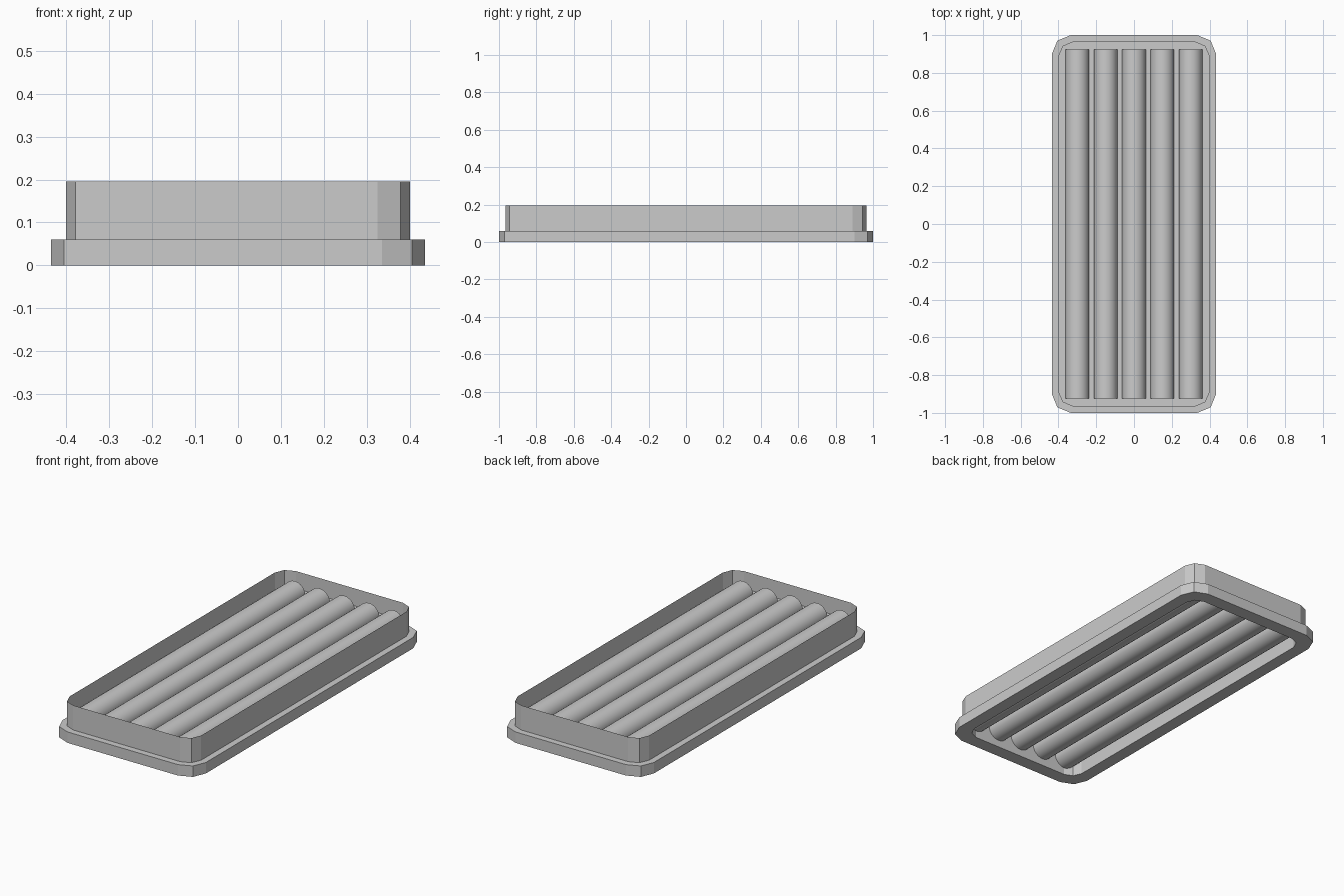
import bpy, bmesh
from math import sin, cos, pi, radians

if "Cube" in bpy.data.objects:
    bpy.data.objects.remove(bpy.data.objects["Cube"])

PLATE_Z = 0.10


def outline(hx, hy, r, steps=2):
    """Rounded rectangle, counter-clockwise, with faceted corners."""
    pts = []
    for q, (sx, sy) in enumerate([(1, 1), (-1, 1), (-1, -1), (1, -1)]):
        for i in range(steps + 1):
            a = q * pi / 2 + i / steps * pi / 2
            pts.append((sx * (hx - r) + r * cos(a), sy * (hy - r) + r * sin(a)))
    return pts


def new_object(name, bm):
    mesh = bpy.data.meshes.new(name)
    bm.to_mesh(mesh)
    bm.free()
    ob = bpy.data.objects.new(name, mesh)
    bpy.context.collection.objects.link(ob)
    return ob


# Nested outlines: opening, raised wall, flange
HOLE = outline(0.365, 0.925, 0.065)
WALL = outline(0.40, 0.965, 0.075)
FLANGE = outline(0.435, 1.0, 0.10)

# Frame: a stepped profile bridged from ring to ring
bm = bmesh.new()
steps = [(HOLE, PLATE_Z), (HOLE, 0), (FLANGE, 0), (FLANGE, 0.06),
         (WALL, 0.06), (WALL, 0.195)]
rings = [[bm.verts.new((x, y, z)) for x, y in shape] for shape, z in steps]
for a, b in zip(rings, rings[1:]):
    n = len(a)
    for i in range(n):
        j = (i + 1) % n
        bm.faces.new((a[i], a[j], b[j], b[i]))
new_object("frame", bm)

# Flat plate between the tubes
bm = bmesh.new()
bm.faces.new([bm.verts.new((x, y, PLATE_Z)) for x, y in WALL])
new_object("backing_plate", bm)

# Five long round tubes, half sunk in the plate
for i in range(5):
    bpy.ops.mesh.primitive_cylinder_add(
        vertices=24, radius=0.063, depth=1.845,
        location=((i - 2) * 0.15, 0, PLATE_Z), rotation=(pi / 2, 0, 0))
    bpy.context.object.name = f"tube_{i + 1}"
    bpy.ops.object.shade_smooth_by_angle(angle=radians(30))
